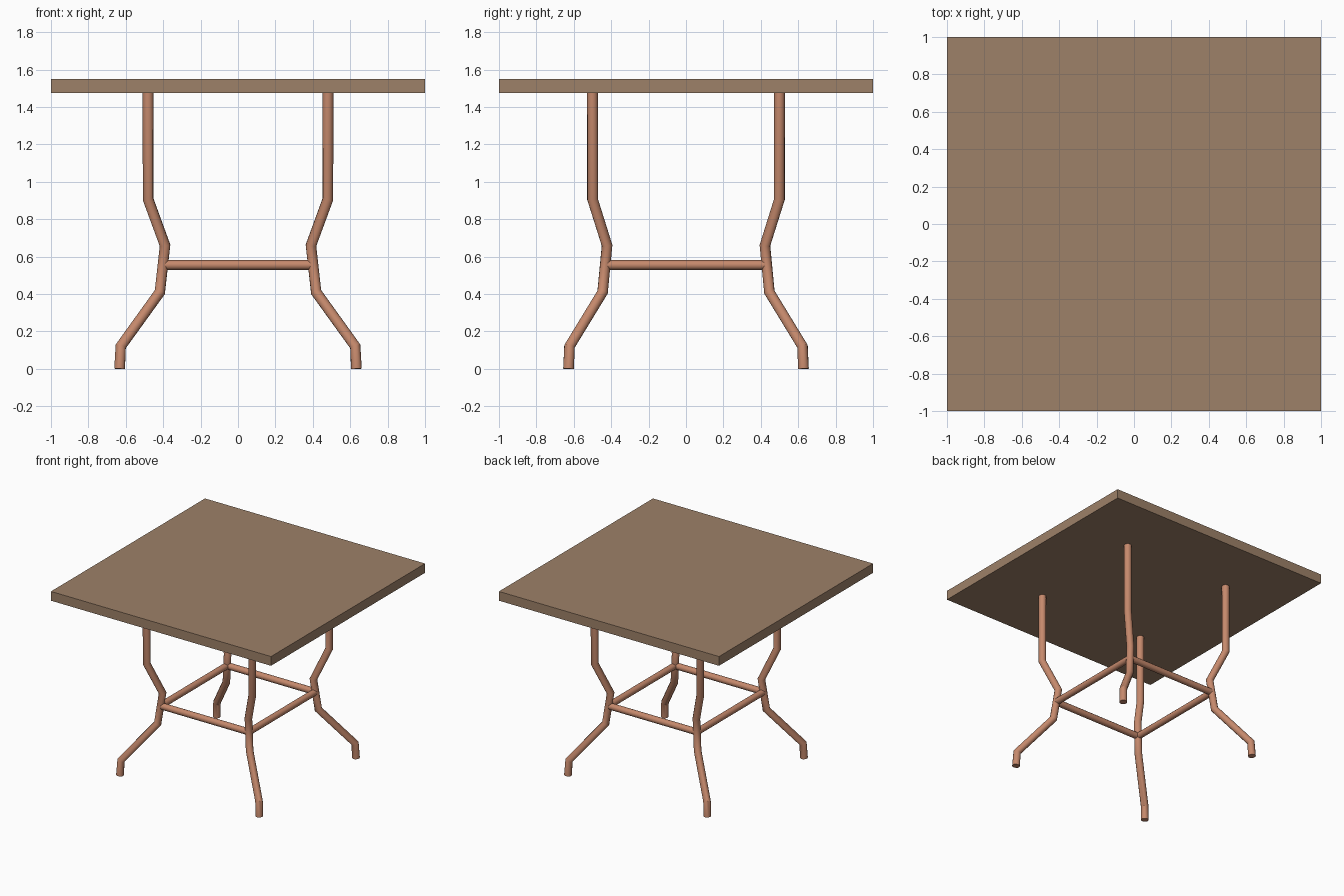
import bpy
import math

cube = bpy.data.objects.get("Cube")
if cube:
    bpy.data.objects.remove(cube, do_unlink=True)


def make_material(name, rgb):
    mat = bpy.data.materials.new(name)
    mat.use_nodes = True
    color = (*rgb, 1.0)
    mat.diffuse_color = color
    mat.node_tree.nodes["Principled BSDF"].inputs["Base Color"].default_value = color
    return mat


wood = make_material("brown wood", (0.34, 0.22, 0.14))
copper = make_material("copper", (0.56, 0.25, 0.15))


def tube(name, points, radius):
    """Round pipe along a polyline, turned into a mesh."""
    curve = bpy.data.curves.new(name, "CURVE")
    curve.dimensions = "3D"
    curve.bevel_depth = radius
    curve.bevel_resolution = 4
    curve.use_fill_caps = True
    spline = curve.splines.new("POLY")
    spline.points.add(len(points) - 1)
    for point, co in zip(spline.points, points):
        point.co = (*co, 1.0)
    obj = bpy.data.objects.new(name, curve)
    bpy.context.collection.objects.link(obj)
    bpy.ops.object.select_all(action="DESELECT")
    obj.select_set(True)
    bpy.context.view_layer.objects.active = obj
    bpy.ops.object.convert(target="MESH")
    obj = bpy.context.object
    obj.data.materials.clear()
    obj.data.materials.append(copper)
    bpy.ops.object.shade_smooth_by_angle(angle=math.radians(35))
    return obj


# Square table top
bpy.ops.mesh.primitive_cube_add(size=1, location=(0, 0, 1.513))
top = bpy.context.object
top.name = "table_top"
top.scale = (2, 2, 0.076)
top.data.materials.append(wood)

# Four bent legs, from foot to top
leg_path = [(0.633, 0.628, 0), (0.627, 0.623, 0.12), (0.418, 0.446, 0.41),
            (0.39, 0.422, 0.66), (0.481, 0.5, 0.908), (0.481, 0.5, 1.48)]
for side, sx in (("left", 1), ("right", -1)):
    for end, sy in (("front", -1), ("back", 1)):
        tube(f"{end}_{side}_leg", [(sx * x, sy * y, z) for x, y, z in leg_path], 0.029)

# Stretchers joining the legs in a square
bx, by, bz = 0.402, 0.432, 0.555
for name, s in (("front", -1), ("back", 1)):
    tube(f"{name}_stretcher", [(-bx, s * by, bz), (bx, s * by, bz)], 0.026)
for name, s in (("right", -1), ("left", 1)):
    tube(f"{name}_stretcher", [(s * bx, -by, bz), (s * bx, by, bz)], 0.026)
